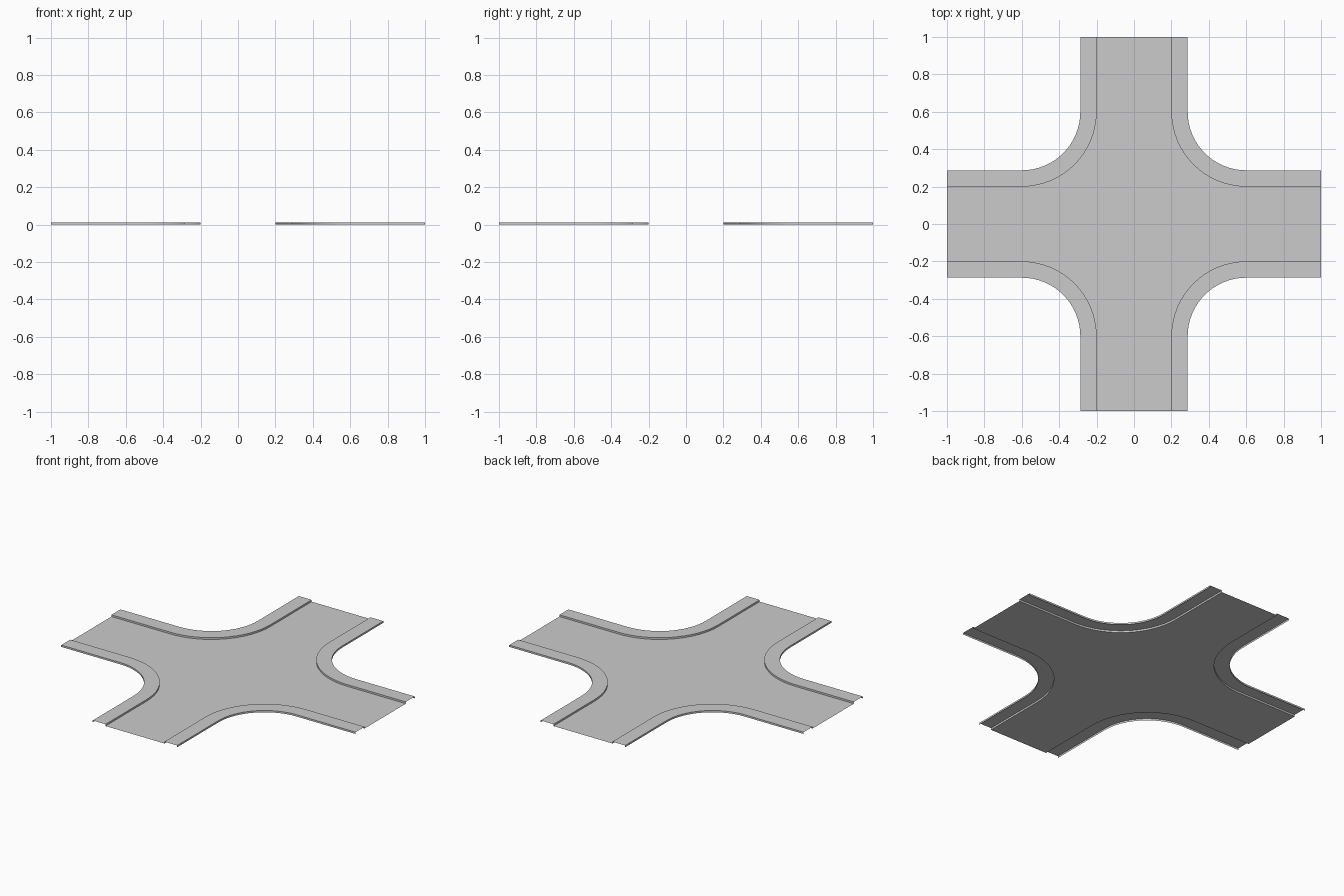
import bpy, bmesh, math

if "Cube" in bpy.data.objects:
    bpy.data.objects.remove(bpy.data.objects["Cube"])

ROAD, WALK, ARC, END, H = 0.2, 0.287, 0.6, 1.0, 0.011
SEG = 16


def corner_path(half, sx=1, sy=1):
    """Edge line of one corner, from the +x arm end round to the +y arm end."""
    r = ARC - half
    pts = [(END, half)]
    for i in range(SEG + 1):
        a = math.radians(270 - 90 * i / SEG)
        pts.append((ARC + r * math.cos(a), ARC + r * math.sin(a)))
    pts.append((half, END))
    return [(x * sx, y * sy) for x, y in pts]


def rotate(p, k):
    for _ in range(k):
        p = (-p[1], p[0])
    return p


def finish(bm, name, smooth=False):
    me = bpy.data.meshes.new(name)
    bm.to_mesh(me)
    bm.free()
    ob = bpy.data.objects.new(name, me)
    bpy.context.collection.objects.link(ob)
    if smooth:
        bpy.ops.object.select_all(action='DESELECT')
        ob.select_set(True)
        bpy.context.view_layer.objects.active = ob
        bpy.ops.object.shade_smooth_by_angle(angle=math.radians(30))
    return ob


# road surface: one flat cross with curved corners
bm = bmesh.new()
outline = [rotate(p, k) for k in range(4) for p in corner_path(ROAD)]
face = bm.faces.new([bm.verts.new((x, y, 0)) for x, y in outline])
face.normal_update()
if face.normal.z < 0:
    face.normal_flip()
finish(bm, "road_surface")

# raised pavements: kerb wall, top and outer wall, open below and at the ends
for k in range(4):
    bm = bmesh.new()
    rails = []
    for half, z in ((ROAD, 0), (ROAD, H), (WALK, H), (WALK, 0)):
        rails.append([bm.verts.new((*rotate(p, k), z)) for p in corner_path(half)])
    for a, b in zip(rails, rails[1:]):
        for i in range(len(a) - 1):
            bm.faces.new((a[i], b[i], b[i + 1], a[i + 1]))
    # make the walking surface face up
    bm.normal_update()
    if sum(f.normal.z for f in bm.faces) < 0:
        bmesh.ops.reverse_faces(bm, faces=bm.faces[:])
    finish(bm, f"pavement_corner_{k + 1}", smooth=True)
